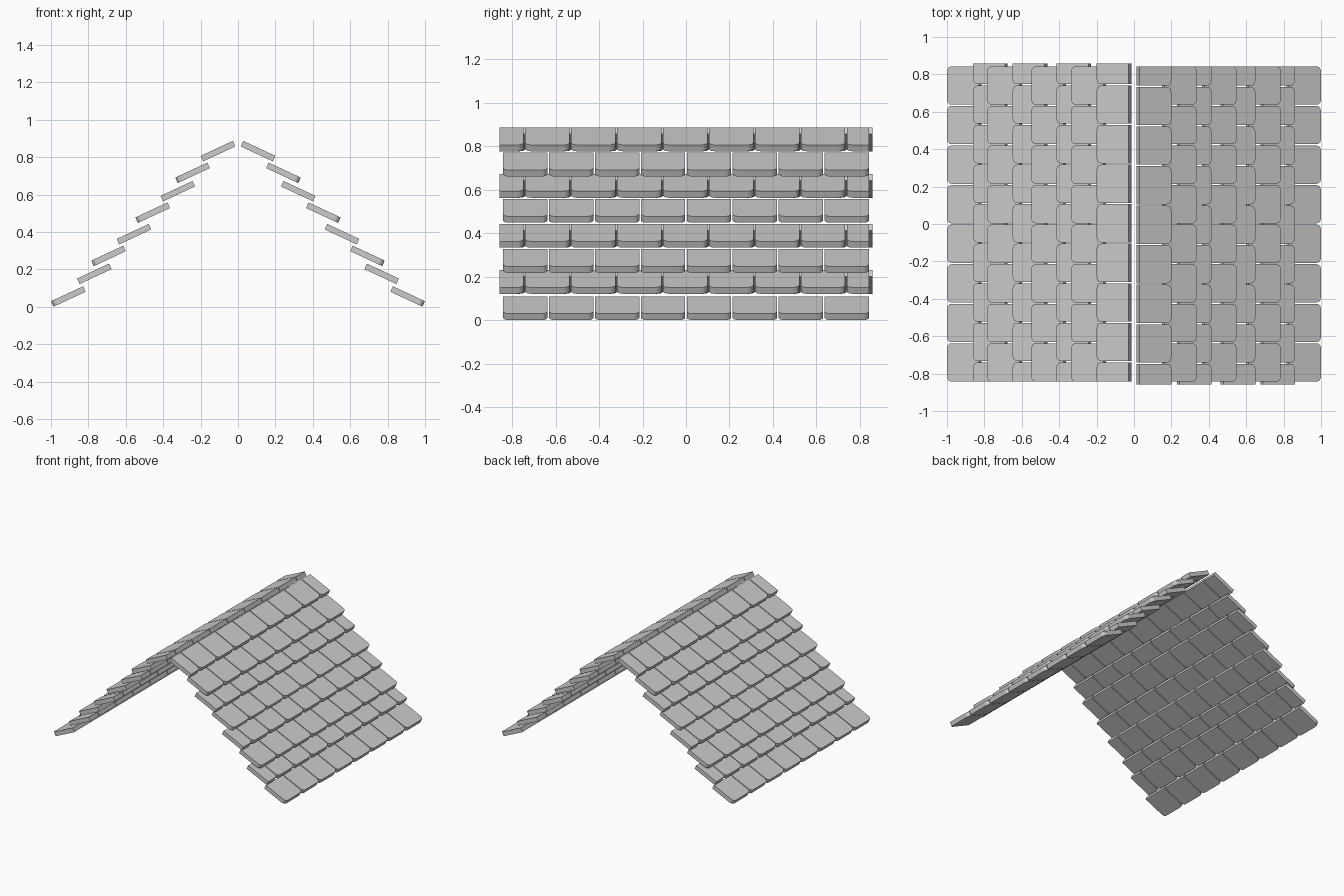
import bpy, bmesh
from math import sin, cos, pi, radians
from mathutils import Matrix

if "Cube" in bpy.data.objects:
    bpy.data.objects.remove(bpy.data.objects["Cube"])

TILT, LENGTH, THICK = radians(25), 0.189, 0.0325
PITCH, GAP, RADIUS, SEG = 0.2115, 0.007, 0.026, 4


def add_tile(bm, y0, y1, round0, round1, mat):
    """One shingle: square top end, optional rounded lower corners."""
    h = LENGTH / 2
    pts = [(-h, y1), (-h, y0)]
    for y, sgn, rounded, start in ((y0, 1, round0, -pi / 2), (y1, -1, round1, 0)):
        if rounded:
            for i in range(SEG + 1):
                a = start + i / SEG * pi / 2
                pts.append((h - RADIUS + RADIUS * cos(a), y + sgn * RADIUS + RADIUS * sin(a)))
        else:
            pts.append((h, y))
    low = [bm.verts.new(mat @ Matrix.Translation((x, y, -THICK / 2)).translation) for x, y in pts]
    top = [bm.verts.new(mat @ Matrix.Translation((x, y, THICK / 2)).translation) for x, y in pts]
    bm.faces.new(low[::-1])
    bm.faces.new(top)
    n = len(pts)
    for i in range(n):
        j = (i + 1) % n
        bm.faces.new((low[i], low[j], top[j], top[i]))


def row_tiles(odd):
    """Tile spans along y; odd rows are staggered with cut end tiles."""
    g = GAP / 2
    if not odd:
        return [((k - 4) * PITCH + g, (k - 3) * PITCH - g, True, True) for k in range(8)]
    cuts = [-0.744 + PITCH * k for k in range(8)]
    spans = [(-0.858, cuts[0] - g, False, True)]
    spans += [(a + g, b - g, True, True) for a, b in zip(cuts, cuts[1:])]
    spans.append((cuts[-1] + g, 0.842, True, False))
    return spans


# row centres (x, z) from eave to ridge
ROWS = [(0.907, 0.055), (0.768, 0.176), (0.692, 0.272), (0.556, 0.388),
        (0.456, 0.503), (0.322, 0.618), (0.243, 0.716), (0.107, 0.832)]

# both roof slopes: the left is the right turned half a revolution
for side, turn in (("right", 0), ("left", pi)):
    for r, (x, z) in enumerate(ROWS):
        mat = (Matrix.Rotation(turn, 4, 'Z') @ Matrix.Translation((x, 0, z))
               @ Matrix.Rotation(TILT, 4, 'Y'))
        bm = bmesh.new()
        for span in row_tiles(r % 2):
            add_tile(bm, *span, mat)
        name = f"shingle_row_{side}_{r + 1}"
        me = bpy.data.meshes.new(name)
        bm.to_mesh(me)
        bm.free()
        bpy.context.collection.objects.link(bpy.data.objects.new(name, me))
